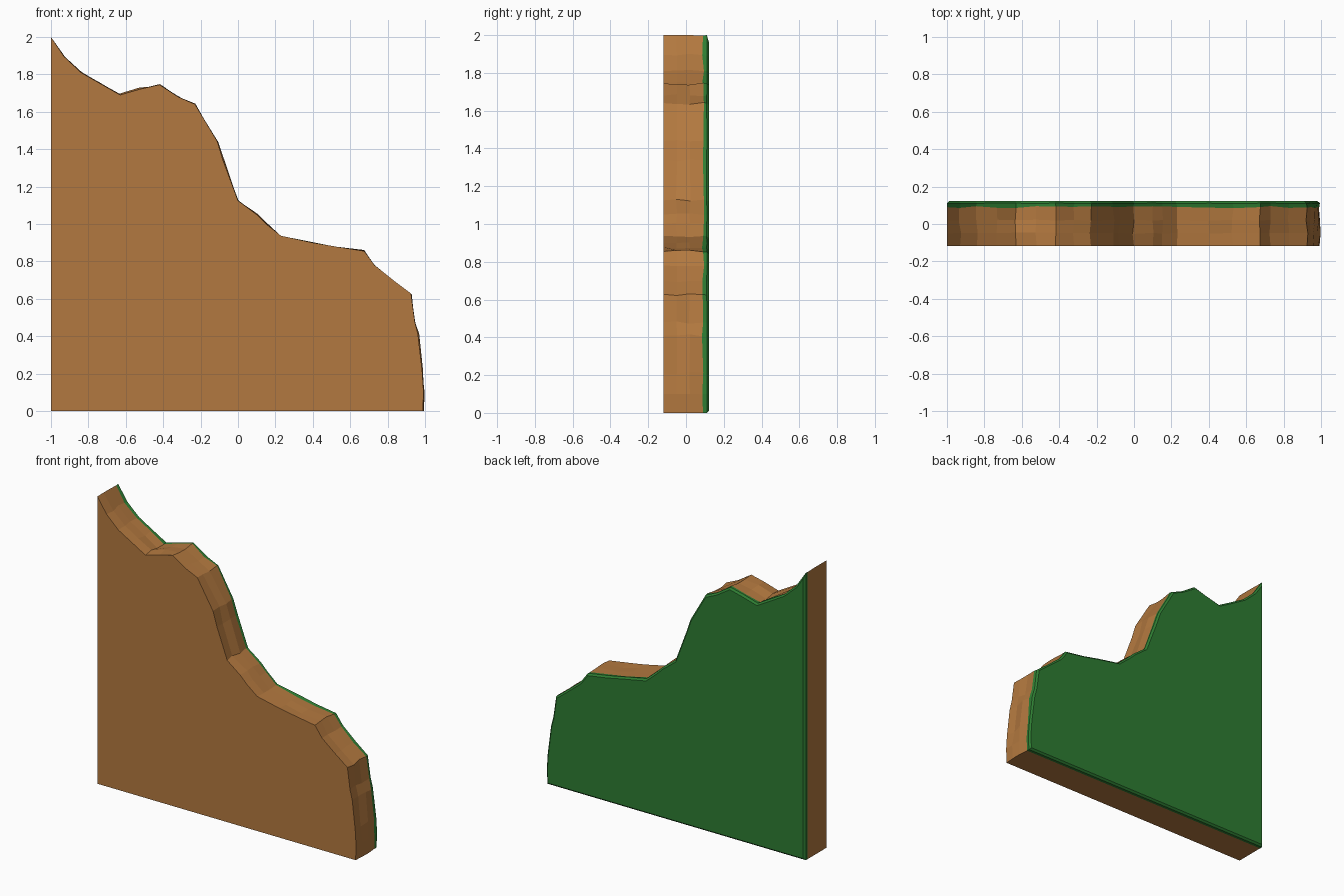
import bpy, random
from mathutils import Vector

if "Cube" in bpy.data.objects:
    bpy.data.objects.remove(bpy.data.objects["Cube"])

random.seed(4)

# Craggy outline seen from the front, from top left down to the right foot
CRAG = [(-1, 2), (-.93, 1.895), (-.84, 1.81), (-.735, 1.75), (-.63, 1.69),
        (-.52, 1.722), (-.42, 1.745), (-.32, 1.68), (-.23, 1.64), (-.11, 1.44),
        (-.08, 1.34), (0, 1.125), (.1, 1.05), (.15, 1.0), (.23, .937),
        (.40, .9), (.53, .878), (.675, .855), (.73, .78), (.83, .70),
        (.925, .628), (.945, .48), (.962, .41), (.985, .21), (.992, .1), (.988, 0)]
N = len(CRAG)


def ring(y, wobble=0.0, y_wobble=0.0):
    """Closed outline at depth y, with the cliff edge slightly roughened."""
    pts = []
    for i, (x, z) in enumerate(CRAG):
        dx = 0 if i == 0 else random.uniform(-wobble, wobble * .9)
        dz = 0 if i == N - 1 else random.uniform(-wobble, wobble)
        dy = random.uniform(-y_wobble, y_wobble) if 0 < i < N - 1 else 0
        pts.append(Vector((min(x + dx, 1), y + dy, min(z + dz, 2))))
    return pts + [Vector((-1, y, 0))]


def inset(pts, y, t):
    """Shrink an outline by t with mitred corners."""
    out = []
    for i, p in enumerate(pts):
        normals = []
        for a, b in ((pts[i - 1], p), (p, pts[(i + 1) % len(pts)])):
            normals.append(Vector((b.z - a.z, 0, a.x - b.x)).normalized())
        m = (normals[0] + normals[1]) * t / (1 + normals[0].dot(normals[1]))
        out.append(Vector((p.x + m.x, y, p.z + m.z)))
    return out


def loft(name, rings, color, cap_front, cap_back):
    n = len(rings[0])
    verts = [p for r in rings for p in r]
    faces = []
    for k in range(len(rings) - 1):
        for i in range(n):
            j = (i + 1) % n
            faces.append((k * n + i, k * n + j, (k + 1) * n + j, (k + 1) * n + i))
    if cap_front:
        faces.append(tuple(reversed(range(n))))
    if cap_back:
        faces.append(tuple(range((len(rings) - 1) * n, len(rings) * n)))
    mesh = bpy.data.meshes.new(name)
    mesh.from_pydata(verts, [], faces)
    mat = bpy.data.materials.new(name + "_color")
    mat.diffuse_color = color
    mat.use_nodes = True
    mat.node_tree.nodes["Principled BSDF"].inputs["Base Color"].default_value = mat.diffuse_color
    mesh.materials.append(mat)
    obj = bpy.data.objects.new(name, mesh)
    bpy.context.collection.objects.link(obj)
    return obj


# Earth body: flat front, rough cliff edge
seam = ring(.09, .005, .006)
earth = [ring(-.118), ring(-.05, .008, .004), ring(.02, .008, .004), seam]
loft("earth_body", earth, (.45, .19, .05, 1), True, False)

# Grass layer on the back with a chamfered rim
rim = ring(.11, .003, .002)
grass = [seam, rim, inset(rim, .122, .012)]
loft("grass_back", grass, (.027, .205, .032, 1), False, True)
